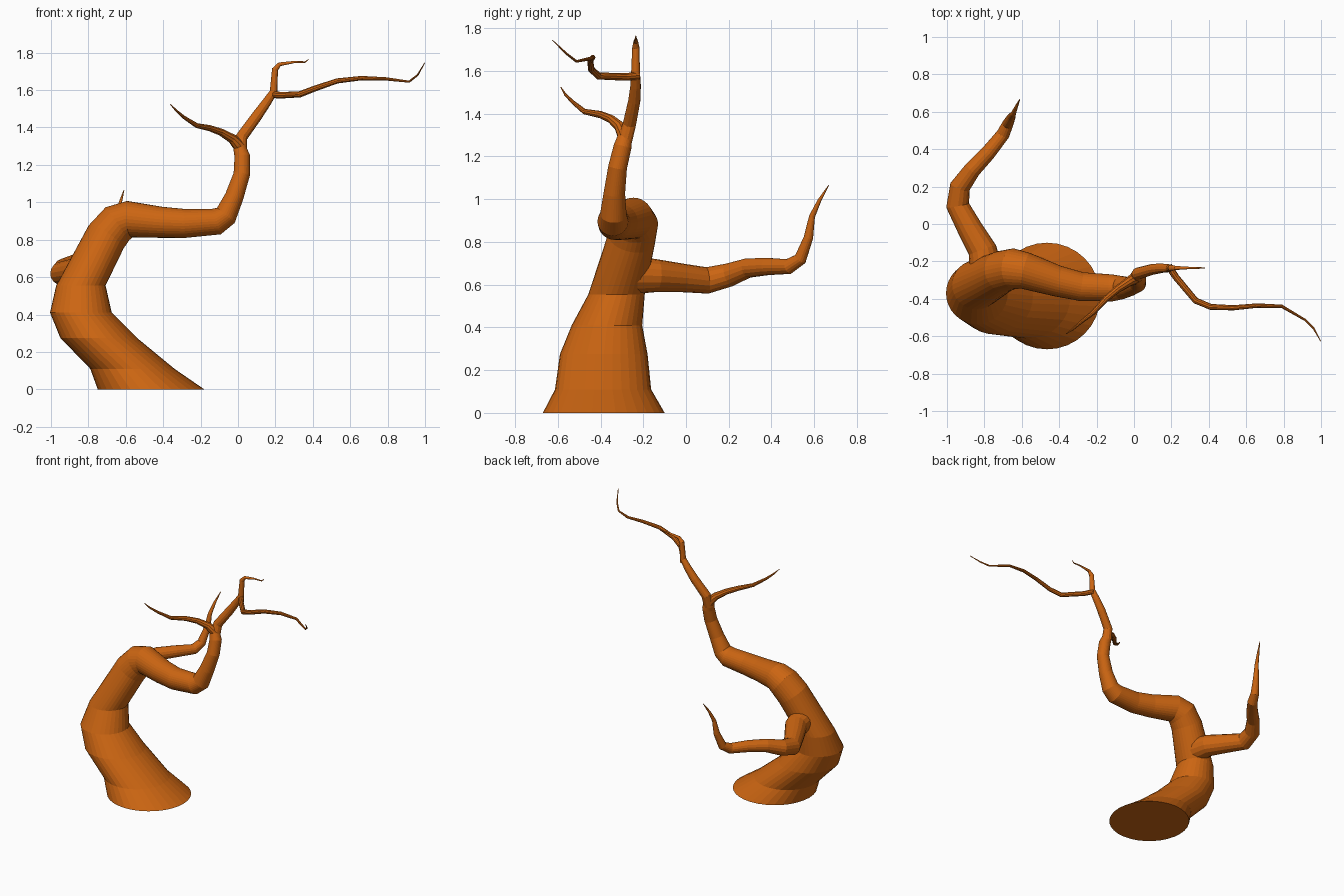
import bpy, bmesh, math
from mathutils import Vector

bark = bpy.data.materials.new("bark")
bark.diffuse_color = (0.6, 0.13, 0.006, 1)


def limb(name, path, sides, level=0):
    """Tapered tube through (x, y, z, radius) rings; the first `level` rings lie flat."""
    pts = [Vector(p[:3]) for p in path]
    n = len(pts)
    bm = bmesh.new()
    rings, side, prev = [], None, None
    for i, p in enumerate(pts):
        a = (p - pts[i - 1]).normalized() if i > 0 else Vector()
        b = (pts[i + 1] - p).normalized() if i < n - 1 else Vector()
        t = Vector((0, 0, 1)) if i < level else (a + b).normalized()
        # carry the ring frame along the path without twist
        if side is None:
            side = t.orthogonal().normalized()
        else:
            side.rotate(prev.rotation_difference(t))
            side = (side - t * side.dot(t)).normalized()
        prev = t
        up = t.cross(side)
        rings.append([bm.verts.new(p + path[i][3] * (
            side * math.cos(2 * math.pi * k / sides) + up * math.sin(2 * math.pi * k / sides)))
            for k in range(sides)])
    for r0, r1 in zip(rings, rings[1:]):
        for k in range(sides):
            j = (k + 1) % sides
            bm.faces.new((r0[k], r0[j], r1[j], r1[k]))
    bm.faces.new(rings[0][::-1])
    bm.faces.new(rings[-1])
    bmesh.ops.recalc_face_normals(bm, faces=bm.faces)
    me = bpy.data.meshes.new(name)
    bm.to_mesh(me)
    bm.free()
    me.materials.append(bark)
    ob = bpy.data.objects.new(name, me)
    bpy.context.collection.objects.link(ob)
    return ob


# thick leaning trunk that bends over to the right
limb("trunk", [
    (-.465, -.385, 0, .285), (-.565, -.388, .11, .225), (-.745, -.385, .275, .205),
    (-.84, -.37, .41, .165), (-.84, -.325, .555, .132), (-.705, -.255, .815, .112),
    (-.645, -.24, .885, .109), (-.58, -.25, .91, .098), (-.41, -.305, .893, .083),
    (-.28, -.335, .887, .077), (-.115, -.342, .897, .072), (-.065, -.34, .93, .062),
    (-.02, -.335, 1.03, .05), (.02, -.32, 1.15, .044), (.023, -.297, 1.245, .042),
    (.008, -.285, 1.295, .034)], 32, level=5)

# thin leader continuing from the trunk
limb("leader", [
    (.012, -.288, 1.27, .036), (.02, -.265, 1.35, .032), (.10, -.242, 1.46, .029),
    (.15, -.236, 1.53, .025), (.19, -.236, 1.59, .021), (.198, -.235, 1.71, .017),
    (.222, -.235, 1.738, .011), (.30, -.235, 1.75, .006), (.36, -.235, 1.75, .004),
    (.378, -.235, 1.765, .002)], 12)

# twig to the left
limb("left_twig", [
    (.015, -.285, 1.29, .034), (-.03, -.31, 1.34, .026), (-.09, -.35, 1.375, .02),
    (-.15, -.40, 1.396, .017), (-.22, -.475, 1.41, .013), (-.29, -.53, 1.455, .009),
    (-.33, -.565, 1.49, .006), (-.362, -.586, 1.525, .002)], 10)

# long twig to the right
limb("right_twig", [
    (.185, -.225, 1.578, .02), (.225, -.285, 1.572, .018), (.33, -.41, 1.577, .017),
    (.41, -.443, 1.608, .016), (.53, -.448, 1.649, .014), (.66, -.436, 1.664, .012),
    (.79, -.44, 1.66, .009), (.915, -.513, 1.645, .006), (.96, -.558, 1.68, .005),
    (.998, -.626, 1.745, .002)], 10)

# lower branch reaching to the back
limb("back_branch", [
    (-.79, -.25, .645, .09), (-.81, -.14, .642, .077), (-.88, -.02, .632, .067),
    (-.943, .10, .62, .062), (-.93, .20, .645, .055), (-.865, .29, .678, .046),
    (-.78, .38, .685, .041), (-.70, .48, .685, .036), (-.675, .535, .72, .03),
    (-.655, .573, .82, .022), (-.645, .59, .92, .014), (-.63, .625, .995, .009),
    (-.61, .668, 1.065, .002)], 16)
